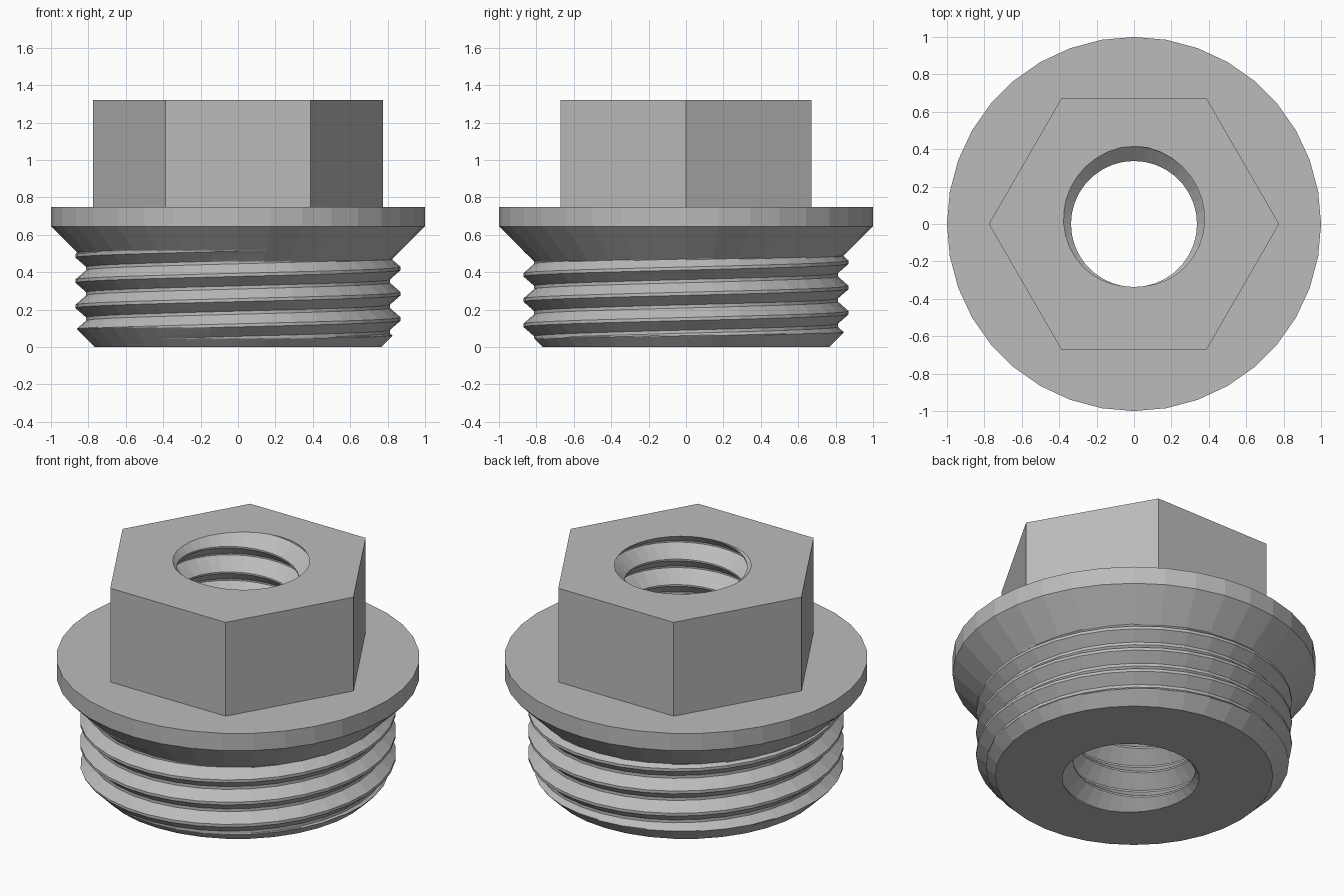
import bpy
import bmesh
from math import cos, sin, pi, radians

cube = bpy.data.objects.get("Cube")
if cube:
    bpy.data.objects.remove(cube, do_unlink=True)

SEGMENTS = 36          # columns around the axis, a multiple of six for the hexagon
ROWS = 32              # helical rows per thread turn
COLLAR_LOW, COLLAR_TOP, HEAD_TOP = 0.645, 0.75, 1.32
COLLAR_R, FOOT_R = 1.0, 0.765
HEX_FLAT = 0.672       # centre to flat of the hexagon

steel = bpy.data.materials.new("grey_steel")
steel.use_nodes = True
grey = (0.5, 0.5, 0.5, 1)
steel.diffuse_color = grey
steel.node_tree.nodes["Principled BSDF"].inputs["Base Color"].default_value = grey


def thread(z, turn, pitch, z0, low, high, flat):
    """Radius of a right-handed trapezoid thread; turn is the angle in turns."""
    phase = ((z - z0) / pitch - turn) % 1.0
    away = min(phase, 1.0 - phase)
    slope = (away - flat / 2) / (0.5 - flat)
    return high - (high - low) * min(max(slope, 0.0), 1.0)


def helix_heights(turn, pitch, z0, bottom, top):
    """Heights that follow the helix, clamped to the ends of the wall."""
    first = int((bottom - z0) / pitch - 2) * ROWS
    last = int((top - z0) / pitch + 2) * ROWS
    return [min(max(z0 + pitch * (k / ROWS + turn), bottom), top)
            for k in range(first, last + 1)]


def outer_radius(z, turn):
    r = thread(z, turn, 0.135, 0.285, 0.812, 0.87, 1 / 8)
    r = min(r, FOOT_R + z)                        # lead-in chamfer
    return max(r, COLLAR_R - (COLLAR_LOW - z))    # cone under the collar


def bore_radius(z, turn):
    return thread(z, turn, 0.155, HEAD_TOP - 0.155 / 4, 0.337, 0.415, 1 / 16)


def hex_radius(turn):
    return HEX_FLAT / cos(radians((turn * 360) % 60 - 30))


# Each profile gives (radius, height) pairs for one column
def shank_profile(turn):
    wall = helix_heights(turn, 0.135, 0.285, 0, COLLAR_LOW)
    return [(bore_radius(0, turn), 0)] + [(outer_radius(z, turn), z) for z in wall]


def collar_profile(turn):
    return [(COLLAR_R, COLLAR_LOW), (COLLAR_R, COLLAR_TOP), (hex_radius(turn), COLLAR_TOP)]


def head_profile(turn):
    r = hex_radius(turn)
    return [(r, COLLAR_TOP), (r, HEAD_TOP), (bore_radius(HEAD_TOP, turn), HEAD_TOP)]


def bore_profile(turn):
    wall = helix_heights(turn, 0.155, HEAD_TOP - 0.155 / 4, 0, HEAD_TOP)
    return [(bore_radius(z, turn), z) for z in reversed(wall)]


def lathe(name, profile):
    """Skin the columns all the way round and weld the seam."""
    bm = bmesh.new()
    columns = []
    for i in range(SEGMENTS + 1):
        turn = i / SEGMENTS
        a = 2 * pi * turn
        columns.append([bm.verts.new((r * cos(a), r * sin(a), z))
                        for r, z in profile(turn)])
    for here, there in zip(columns, columns[1:]):
        for k in range(len(here) - 1):
            bm.faces.new((here[k], there[k], there[k + 1], here[k + 1]))
    bmesh.ops.remove_doubles(bm, verts=bm.verts, dist=0.0002)
    mesh = bpy.data.meshes.new(name)
    bm.to_mesh(mesh)
    bm.free()
    mesh.materials.append(steel)
    part = bpy.data.objects.new(name, mesh)
    bpy.context.collection.objects.link(part)
    return part


lathe("threaded_shank", shank_profile)
lathe("collar", collar_profile)
lathe("hex_head", head_profile)
lathe("threaded_bore", bore_profile)
